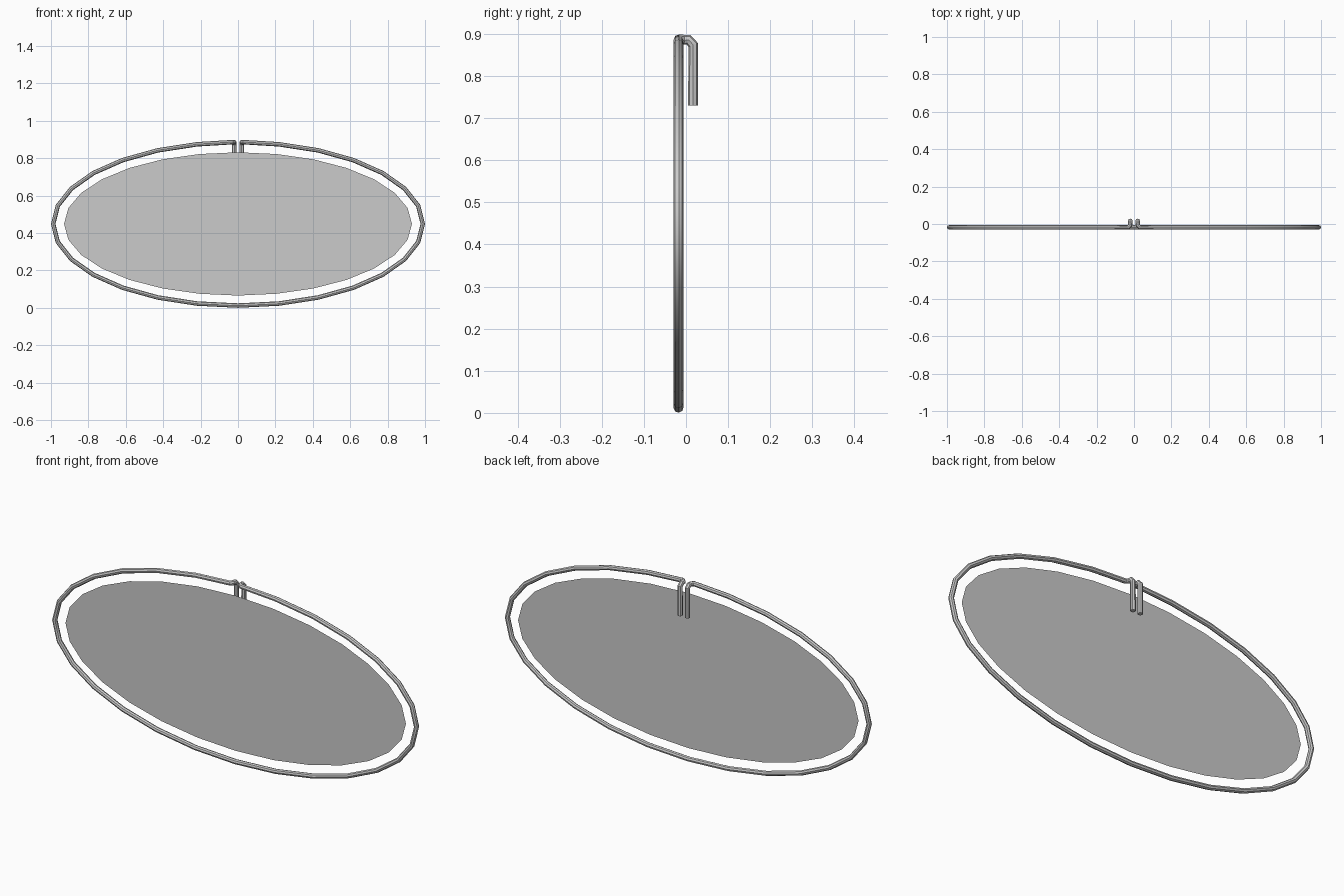
import bpy, bmesh
from math import sin, cos, pi

if "Cube" in bpy.data.objects:
    bpy.data.objects.remove(bpy.data.objects["Cube"])

N, CZ, Y = 28, 0.449, -0.018   # segments, centre height, plane of the panel
R = 0.012                      # wire radius


def ellipse(k, a, b):
    t = 2 * pi * k / N
    return (a * sin(t), Y, CZ + b * cos(t))


# Wire frame: one bent wire, an oval with both ends hooked back and down
hook = [(0.020, 0.017, 0.73), (0.020, 0.017, 0.874), (0.020, 0.006, 0.886),
        (0.021, -0.008, 0.886), (0.031, Y, 0.886)]
oval = [ellipse(k, 0.988, 0.4365) for k in range(1, N)]
path = hook + oval + [(-x, y, z) for x, y, z in reversed(hook)]

cu = bpy.data.curves.new("wire_frame", 'CURVE')
cu.dimensions = '3D'
cu.bevel_depth = R
cu.bevel_resolution = 2
cu.use_fill_caps = True
sp = cu.splines.new('POLY')
sp.points.add(len(path) - 1)
for p, co in zip(sp.points, path):
    p.co = (*co, 1)
frame = bpy.data.objects.new("wire_frame", cu)
bpy.context.collection.objects.link(frame)
bpy.context.view_layer.objects.active = frame
frame.select_set(True)
bpy.ops.object.convert(target='MESH')
bpy.ops.object.shade_smooth_by_angle()

# Oval panel: a single thin sheet in the plane of the frame
bm = bmesh.new()
bm.faces.new([bm.verts.new(ellipse(k, 0.93, 0.383)) for k in range(N)])
bm.normal_update()
if bm.faces[:][0].normal.y > 0:
    bmesh.ops.reverse_faces(bm, faces=bm.faces[:])
me = bpy.data.meshes.new("oval_panel")
bm.to_mesh(me)
bm.free()
bpy.context.collection.objects.link(bpy.data.objects.new("oval_panel", me))
